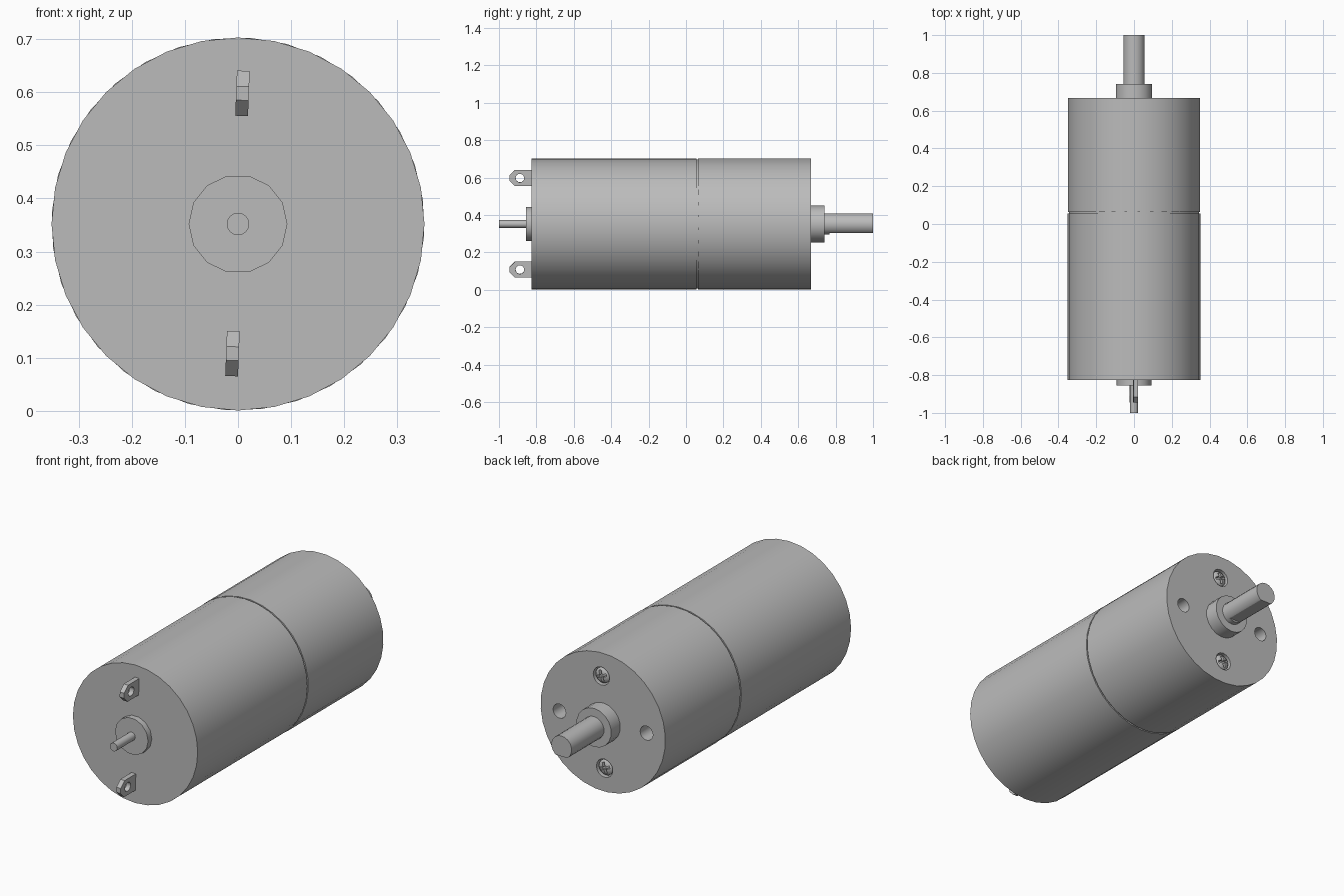
import bpy, bmesh, math
from mathutils import Matrix, Vector

if "Cube" in bpy.data.objects:
    bpy.data.objects.remove(bpy.data.objects["Cube"], do_unlink=True)

AXIS_Z = 0.352
RADIUS = 0.351
BACK = 0.667                       # output face of the gearbox
TILT = math.radians(2.2)           # slight roll of the fittings about the axis

grey = bpy.data.materials.new("metal_grey")
grey.use_nodes = True
grey.diffuse_color = (0.5, 0.5, 0.5, 1)
grey.node_tree.nodes["Principled BSDF"].inputs["Base Color"].default_value = (0.5, 0.5, 0.5, 1)


def add_object(name, bm):
    bmesh.ops.recalc_face_normals(bm, faces=bm.faces)
    mesh = bpy.data.meshes.new(name)
    bm.to_mesh(mesh)
    bm.free()
    mesh.materials.append(grey)
    obj = bpy.data.objects.new(name, mesh)
    bpy.context.collection.objects.link(obj)
    return obj


def activate(obj):
    bpy.ops.object.select_all(action='DESELECT')
    obj.select_set(True)
    bpy.context.view_layer.objects.active = obj


def polar(distance, degrees):
    """Offset from the axis, measured from the top, including the roll."""
    return Matrix.Rotation(TILT + math.radians(degrees), 3, 'Y') @ Vector((0, 0, distance))


def lathe(name, profile, sides, offset=Vector((0, 0, 0)), phase=0.0):
    """Closed solid of revolution along y from (y, radius) pairs."""
    bm = bmesh.new()
    rings = []
    for y, r in profile:
        ring = []
        for i in range(sides):
            a = 2 * math.pi * (i + phase) / sides
            ring.append(bm.verts.new((offset.x + r * math.sin(a), y,
                                      AXIS_Z + offset.z + r * math.cos(a))))
        rings.append(ring)
    for a, b in zip(rings, rings[1:]):
        for i in range(sides):
            j = (i + 1) % sides
            bm.faces.new((a[i], a[j], b[j], b[i]))
    bm.faces.new(rings[0])
    bm.faces.new(rings[-1])
    return add_object(name, bm)


def box(name, size, centre, roll=0.0):
    bm = bmesh.new()
    bmesh.ops.create_cube(bm, size=1)
    bmesh.ops.scale(bm, vec=size, verts=bm.verts)
    bmesh.ops.rotate(bm, matrix=Matrix.Rotation(roll, 3, 'Y'), verts=bm.verts)
    bmesh.ops.translate(bm, vec=centre, verts=bm.verts)
    return add_object(name, bm)


def cut(target, cutter):
    cutter.hide_render = True
    mod = target.modifiers.new("cut", 'BOOLEAN')
    mod.operation = 'DIFFERENCE'
    mod.solver = 'EXACT'
    mod.object = cutter
    activate(target)
    bpy.ops.object.modifier_apply(modifier=mod.name)
    bpy.data.objects.remove(cutter, do_unlink=True)


# Motor can, gearbox can and the narrow joint between them
motor_can = lathe("motor_can", [(-0.825, RADIUS), (0.056, RADIUS)], 32)
joint_ring = lathe("joint_ring", [(0.05, 0.344), (0.07, 0.344)], 32)
gearbox = lathe("gearbox_can", [(0.063, RADIUS), (BACK, RADIUS)], 32, phase=0.35)
parts = [motor_can, joint_ring, gearbox]

# Mounting holes at the sides of the gearbox face
for angle in (90, 270):
    cut(gearbox, lathe("hole_cutter", [(BACK - 0.12, 0.036), (BACK + 0.05, 0.036)],
                       16, polar(0.245, angle)))

# Cross-head screws set into the gearbox face
for label, angle, roll in (("upper", 0, 0.35), ("lower", 180, 0.35)):
    spot = polar(0.232, angle)
    cut(gearbox, lathe("recess_cutter", [(BACK - 0.04, 0.046), (BACK + 0.05, 0.046)], 16, spot))
    screw = lathe(label + "_screw", [(BACK - 0.042, 0.04), (BACK - 0.012, 0.04),
                                     (BACK - 0.004, 0.032), (BACK, 0.018)], 16, spot)
    centre = spot + Vector((0, BACK, AXIS_Z))
    for turn in (0, math.pi / 2):
        cut(screw, box("slot_cutter", (0.056, 0.04, 0.013), centre, roll + turn))
    parts.append(screw)

# Output boss and D-shaped shaft with its flat underneath
parts.append(lathe("output_boss", [(BACK - 0.01, 0.098), (0.74, 0.098)], 18))
shaft = lathe("output_shaft", [(0.73, 0.057), (1.0, 0.057)], 18)
cut(shaft, box("flat_cutter", (0.2, 0.4, 0.04), (0, 0.966, AXIS_Z - 0.047 - 0.02)))
parts.append(shaft)

# Bearing boss and thin motor shaft on the front
parts.append(lathe("bearing_boss", [(-0.855, 0.093), (-0.815, 0.093)], 14, phase=0.5))
parts.append(lathe("motor_shaft", [(-1.0, 0.021), (-0.85, 0.021)], 16))

# Electrical tabs: chamfered plates, each with a round eye
TAB_HALF = [(-0.82, 0.0425), (-0.915, 0.0425), (-0.945, 0.013)]
outline = TAB_HALF + [(y, -z) for y, z in reversed(TAB_HALF)]
for label, angle in (("upper", 0), ("lower", 180)):
    bm = bmesh.new()
    face = bm.faces.new([bm.verts.new((-0.012, y, z)) for y, z in outline])
    grown = bmesh.ops.extrude_face_region(bm, geom=[face])["geom"]
    bmesh.ops.translate(bm, vec=(0.024, 0, 0),
                        verts=[v for v in grown if isinstance(v, bmesh.types.BMVert)])
    tab = add_object(label + "_terminal", bm)
    eye = bmesh.new()
    bmesh.ops.create_cone(eye, cap_ends=True, segments=16, radius1=0.023, radius2=0.023,
                          depth=0.1, matrix=Matrix.Translation((0, -0.888, 0))
                          @ Matrix.Rotation(math.pi / 2, 4, 'Y'))
    cut(tab, add_object("eye_cutter", eye))
    spot = polar(0.245, angle) + Vector((-0.001, 0, AXIS_Z + 0.001))
    tab.data.transform(Matrix.Translation(spot) @ Matrix.Rotation(TILT, 4, 'Y'))
    parts.append(tab)

# Smooth the round walls and keep the rims sharp
for obj in parts:
    activate(obj)
    bpy.ops.object.shade_smooth_by_angle(angle=math.radians(30))
